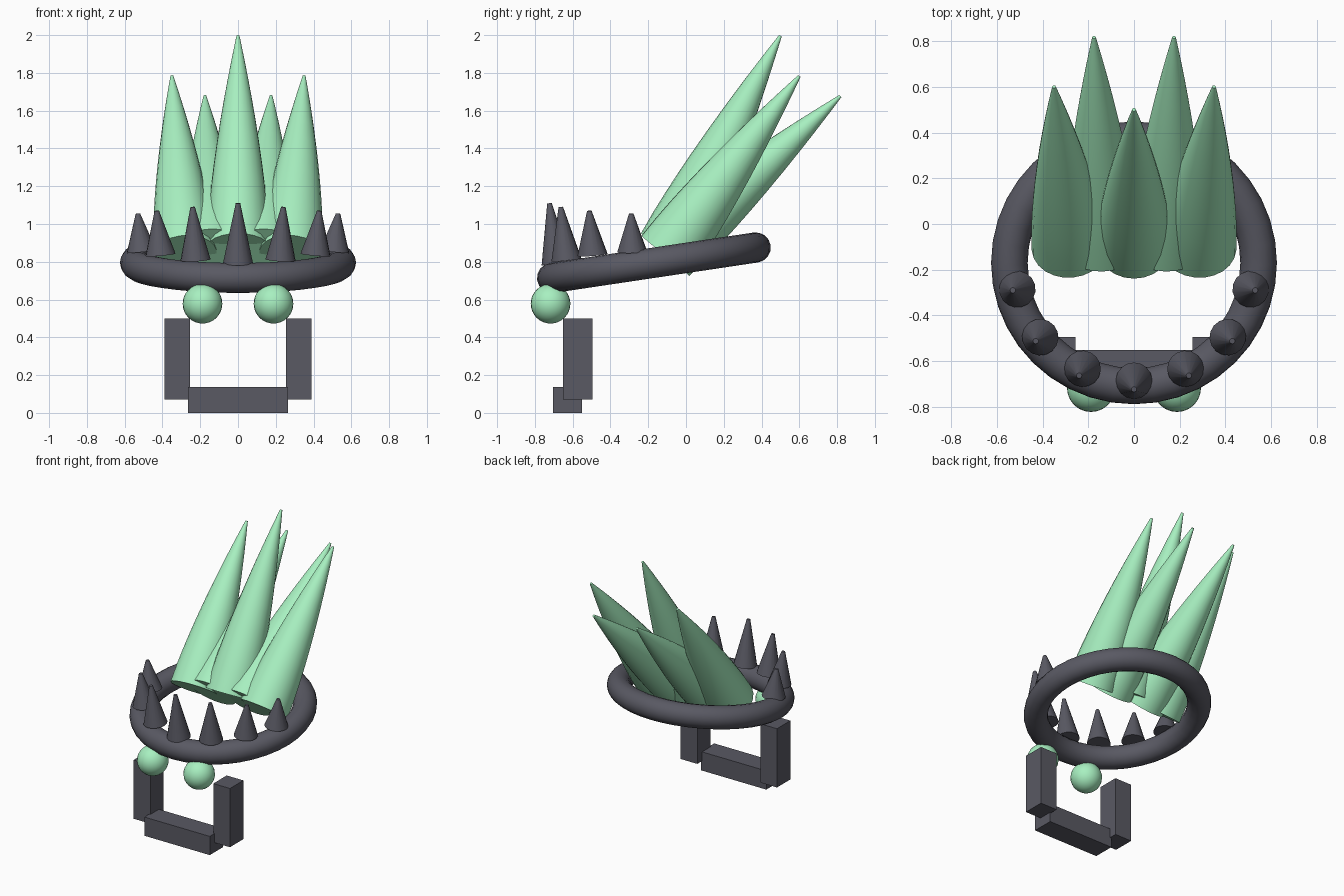
import bpy, bmesh, math
from mathutils import Vector

if "Cube" in bpy.data.objects:
    bpy.data.objects.remove(bpy.data.objects["Cube"])


def material(name, color):
    m = bpy.data.materials.new(name)
    m.diffuse_color = color
    m.use_nodes = True
    m.node_tree.nodes["Principled BSDF"].inputs["Base Color"].default_value = m.diffuse_color
    return m


GREEN = material("mint", (0.39, 0.87, 0.53, 1))
DARK = material("charcoal", (0.10, 0.10, 0.125, 1))


def finish(name, mat, smooth=True):
    ob = bpy.context.object
    ob.name = name
    ob.data.materials.append(mat)
    if smooth:
        bpy.ops.object.shade_smooth_by_angle(angle=math.radians(40))
    return ob


def spike(name, base, tip, radius, tip_radius, power, rings, sides, mat):
    """Closed tapering spike from base to tip; power > 1 makes the sides bulge."""
    base, tip = Vector(base), Vector(tip)
    axis = tip - base
    bm = bmesh.new()
    loops = []
    for i in range(rings + 1):
        t = i / rings
        r = tip_radius + (radius - tip_radius) * (1 - t ** power)
        loops.append([bm.verts.new((r * math.cos(2 * math.pi * k / sides),
                                    r * math.sin(2 * math.pi * k / sides),
                                    t * axis.length)) for k in range(sides)])
    for a, b in zip(loops, loops[1:]):
        for k in range(sides):
            n = (k + 1) % sides
            bm.faces.new((a[k], a[n], b[n], b[k]))
    bm.faces.new(loops[0][::-1])
    bm.faces.new(loops[-1])
    me = bpy.data.meshes.new(name)
    bm.to_mesh(me)
    bm.free()
    ob = bpy.data.objects.new(name, me)
    bpy.context.collection.objects.link(ob)
    ob.location = base
    ob.rotation_euler = axis.to_track_quat('Z', 'Y').to_euler()
    bpy.ops.object.select_all(action='DESELECT')
    ob.select_set(True)
    bpy.context.view_layer.objects.active = ob
    finish(name, mat)


def box(name, lo, hi):
    lo, hi = Vector(lo), Vector(hi)
    bpy.ops.mesh.primitive_cube_add(size=1, location=(lo + hi) / 2)
    bpy.context.object.scale = hi - lo
    finish(name, DARK, smooth=False)


# Tilted head band
bpy.ops.mesh.primitive_torus_add(major_radius=0.545, minor_radius=0.08,
                                 major_segments=40, minor_segments=16,
                                 location=(0, -0.17, 0.795),
                                 rotation=(math.radians(8.5), 0, 0))
finish("head_band", DARK)

# Swept-back hair spikes
spike("hair_spike_center", (0, -0.09, 0.872), (0, 0.5, 1.997),
      0.168, 0.008, 1.5, 10, 24, GREEN)
for s, side in ((-1, "left"), (1, "right")):
    spike(f"hair_spike_outer_{side}", (s * 0.28, -0.10, 0.84), (s * 0.35, 0.6, 1.783),
          0.168, 0.008, 1.5, 10, 24, GREEN)
    spike(f"hair_spike_back_{side}", (s * 0.14, -0.095, 0.85), (s * 0.175, 0.817, 1.677),
          0.168, 0.008, 1.5, 10, 24, GREEN)

# Small thorns around the front of the band: base and tip per step
thorns = [((0, -0.685, 0.79), (0, -0.723, 1.11)),
          ((0.225, -0.633, 0.81), (0.24, -0.663, 1.09)),
          ((0.41, -0.495, 0.837), (0.43, -0.512, 1.07)),
          ((0.51, -0.285, 0.853), (0.53, -0.29, 1.055))]
for i, (b, t) in enumerate(thorns):
    for s in ((1,) if i == 0 else (-1, 1)):
        spike(f"band_thorn_{i}_{'right' if s > 0 else 'left'}",
              (s * b[0], b[1], b[2]), (s * t[0], t[1], t[2]),
              0.08, 0.012, 1, 1, 16, DARK)

for s, side in ((-1, "left"), (1, "right")):
    # Eyes
    bpy.ops.mesh.primitive_uv_sphere_add(segments=24, ring_count=16, radius=0.105,
                                         location=(s * 0.188, -0.717, 0.578))
    finish(f"eye_{side}", GREEN)
    # Jaw uprights
    xs = sorted((s * 0.255, s * 0.39))
    box(f"jaw_side_{side}", (xs[0], -0.65, 0.07), (xs[1], -0.495, 0.5))

# Chin bar
box("chin_bar", (-0.265, -0.705, 0), (0.265, -0.55, 0.137))
